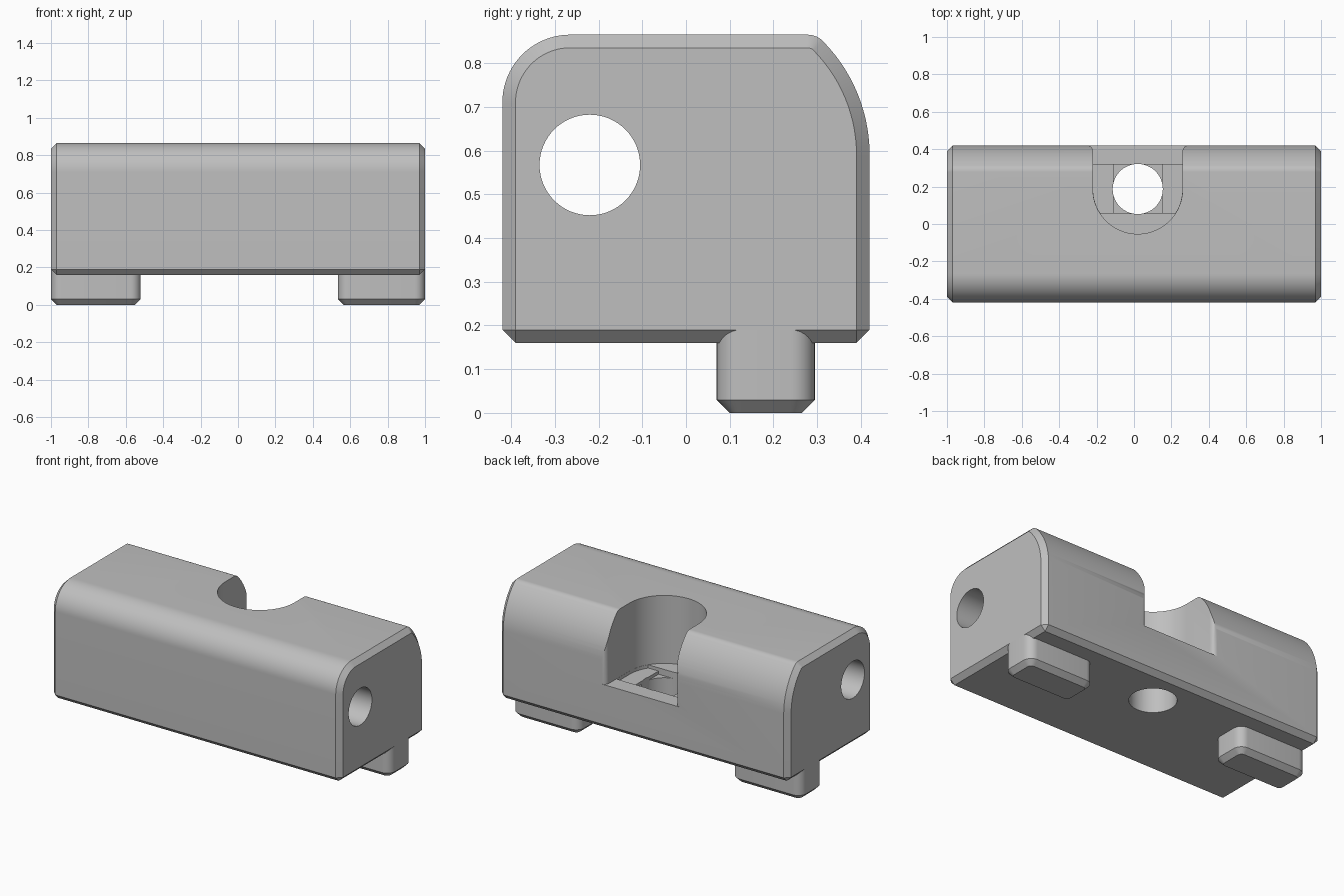
import bpy, bmesh
from math import radians, sin, cos, asin, degrees

default = bpy.data.objects.get("Cube")
if default:
    bpy.data.objects.remove(default, do_unlink=True)

grey = bpy.data.materials.new("plain grey")
grey.use_nodes = True
colour = (0.52, 0.52, 0.52, 1)
grey.diffuse_color = colour
grey.node_tree.nodes["Principled BSDF"].inputs["Base Color"].default_value = colour


def arc(cx, cy, r, start, end, n):
    """Points on a circular arc, angles in degrees."""
    angles = [radians(start + (end - start) * i / n) for i in range(n + 1)]
    return [(cx + r * cos(a), cy + r * sin(a)) for a in angles]


def prism(name, outline, axis, lo, hi, bevel_rule=None):
    """Extrude an outline along x or z; chamfer the edges the rule picks."""
    bm = bmesh.new()
    place = (lambda p, t: (t, *p)) if axis == "x" else (lambda p, t: (*p, t))
    low = [bm.verts.new(place(p, lo)) for p in outline]
    high = [bm.verts.new(place(p, hi)) for p in outline]
    bm.faces.new(low)
    bm.faces.new(high)
    for i in range(len(outline)):
        bm.faces.new((low[i - 1], low[i], high[i], high[i - 1]))
    bmesh.ops.recalc_face_normals(bm, faces=bm.faces)
    if bevel_rule:
        edges = [e for e in bm.edges if bevel_rule(*[v.co for v in e.verts])]
        bmesh.ops.bevel(bm, geom=edges, offset=0.03, offset_type="OFFSET",
                        segments=1, profile=0.5, affect="EDGES", clamp_overlap=False)
    mesh = bpy.data.meshes.new(name)
    bm.to_mesh(mesh)
    bm.free()
    mesh.materials.append(grey)
    obj = bpy.data.objects.new(name, mesh)
    bpy.context.collection.objects.link(obj)
    return obj


def activate(obj):
    bpy.ops.object.select_all(action="DESELECT")
    obj.select_set(True)
    bpy.context.view_layer.objects.active = obj


def cut(target, cutter):
    cutter.hide_render = True
    mod = target.modifiers.new("cut", "BOOLEAN")
    mod.operation = "DIFFERENCE"
    mod.solver = "EXACT"
    mod.object = cutter
    activate(target)
    bpy.ops.object.modifier_apply(modifier=mod.name)
    bpy.data.objects.remove(cutter, do_unlink=True)


# Body: side profile with rounded top corners, chamfered ends and base
base = 0.16
profile = [(-0.42, base), (0.42, base)]
profile += arc(0.05, 0.59, 0.37, 0, 44.7, 14)
profile += arc(0.278, 0.815, 0.05, 44.7, 90, 6)[1:]
profile += arc(-0.265, 0.71, 0.155, 90, 180, 20)
body = prism("body", profile, "x", -1, 1,
             lambda a, b: abs(a.x - b.x) < 1e-5 or max(a.z, b.z) < base + 1e-4)

# Lengthwise hole
cut(body, prism("rod_hole", arc(-0.22, 0.567, 0.115, 0, 354.375, 63), "x", -1.2, 1.2))

# Pocket open to the back, with flared mouth
px, py, pr, floor, step = 0.02, 0.187, 0.24, 0.44, 0.02
pocket = arc(px, py, pr, 180, 360, 40)
pocket += arc(px + pr + 0.03, 0.39, 0.03, 180, 90, 6)
pocket += [(px + pr + 0.03, 0.6), (px - pr - 0.03, 0.6)]
pocket += arc(px - pr - 0.03, 0.39, 0.03, 90, 0, 6)
cut(body, prism("pocket", pocket, "z", floor, 1.2))

# Stepped recess in the floor: wide slot, square, then screw hole
half = 0.13
tilt = degrees(asin(half / pr))
inner = pr - 0.001
slot = arc(px, py, inner, 180, 180 + tilt, 8) + arc(px, py, inner, 360 - tilt, 360, 8)
slot += [(px + inner, py + half), (px - inner, py + half)]
cut(body, prism("slot", slot, "z", floor - step, floor + 0.1))
square = [(px + sx * half, py + sy * half) for sx, sy in ((-1, -1), (1, -1), (1, 1), (-1, 1))]
cut(body, prism("square_recess", square, "z", floor - 2 * step, floor + 0.1))
cut(body, prism("screw_hole", arc(px, py, half + 0.004, 0, 354.375, 63), "z", 0, floor + 0.1))

# Feet: rounded blocks chamfered at the bottom
parts = [body]
for name, x0, x1 in (("right_foot", -1, -0.52), ("left_foot", 0.535, 1)):
    r, y0, y1 = 0.055, 0.07, 0.295
    outline = (arc(x1 - r, y1 - r, r, 0, 90, 8) + arc(x0 + r, y1 - r, r, 90, 180, 8)
               + arc(x0 + r, y0 + r, r, 180, 270, 8) + arc(x1 - r, y0 + r, r, 270, 360, 8))
    parts.append(prism(name, outline, "z", 0, base + 0.03,
                       lambda a, b: max(a.z, b.z) < 1e-4))

for part in parts:
    activate(part)
    bpy.ops.object.shade_smooth_by_angle(angle=radians(25))
